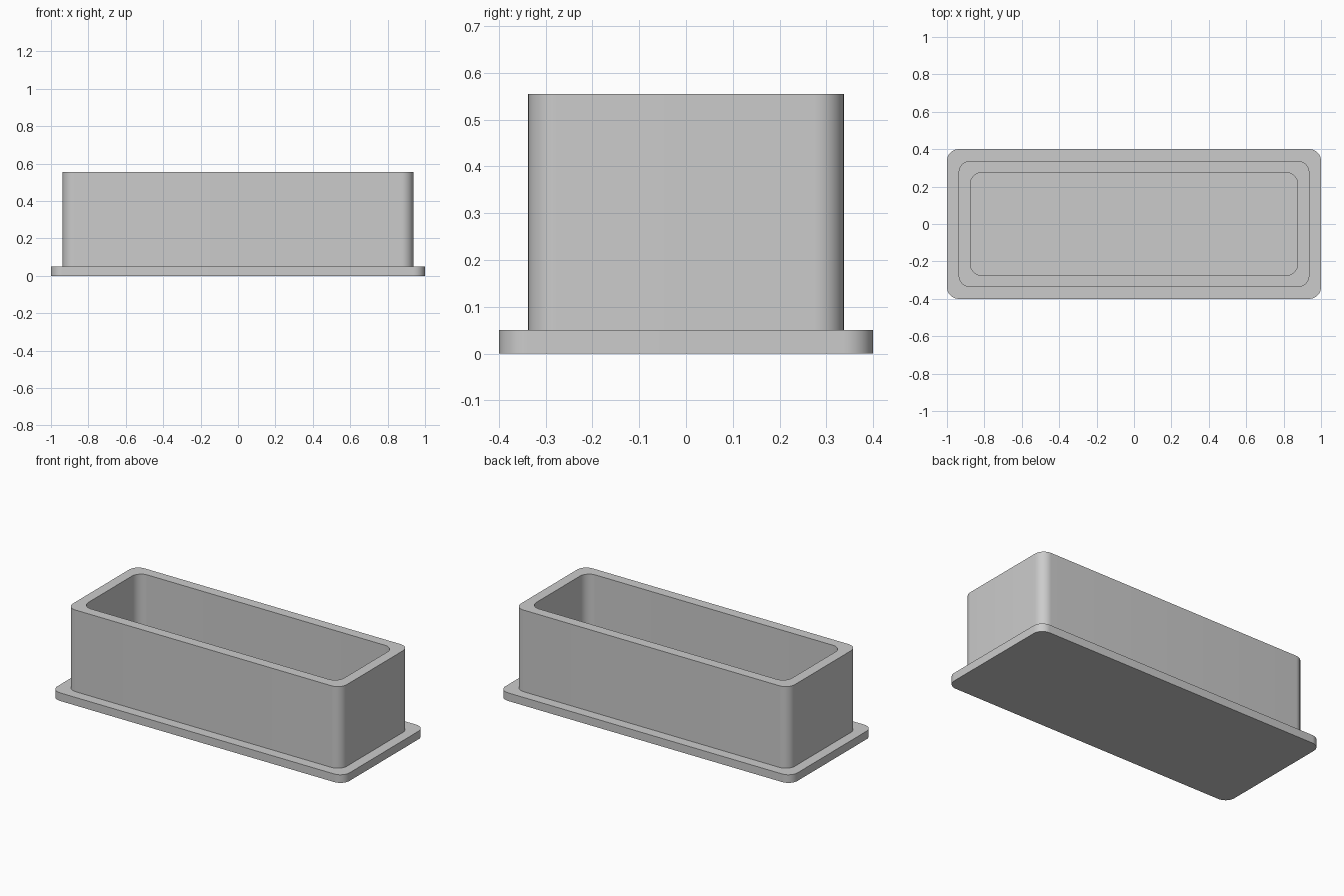
import bpy, bmesh, math

cube = bpy.data.objects.get("Cube")
if cube:
    bpy.data.objects.remove(cube, do_unlink=True)

RADIUS = 0.0625   # corner radius shared by every outline
STEPS = 12        # segments per rounded corner

grey = bpy.data.materials.new("light_grey")
grey.use_nodes = True
colour = (0.6, 0.6, 0.6, 1)
grey.diffuse_color = colour
grey.node_tree.nodes["Principled BSDF"].inputs["Base Color"].default_value = colour


def rounded_ring(bm, half_x, half_y, z):
    """Vertices of a rounded rectangle, counter-clockwise."""
    ring = []
    for quarter, (sx, sy) in enumerate(((1, 1), (-1, 1), (-1, -1), (1, -1))):
        for i in range(STEPS + 1):
            a = (quarter + i / STEPS) * math.pi / 2
            ring.append(bm.verts.new((sx * (half_x - RADIUS) + RADIUS * math.cos(a),
                                      sy * (half_y - RADIUS) + RADIUS * math.sin(a), z)))
    return ring


def stepped_tray(name, sections):
    """Bridge rounded outlines from the underside to the inner floor."""
    bm = bmesh.new()
    rings = [rounded_ring(bm, *s) for s in sections]
    bm.faces.new(reversed(rings[0]))
    for low, high in zip(rings, rings[1:]):
        for i in range(len(low)):
            j = (i + 1) % len(low)
            bm.faces.new((low[i], low[j], high[j], high[i]))
    bm.faces.new(rings[-1])
    mesh = bpy.data.meshes.new(name)
    bm.to_mesh(mesh)
    bm.free()
    mesh.materials.append(grey)
    obj = bpy.data.objects.new(name, mesh)
    bpy.context.collection.objects.link(obj)
    bpy.ops.object.select_all(action='DESELECT')
    obj.select_set(True)
    bpy.context.view_layer.objects.active = obj
    bpy.ops.object.shade_smooth_by_angle(angle=math.radians(30))


FLANGE, RIM = 0.05, 0.555
stepped_tray("flanged_box", [
    (1.0, 0.4, 0),               # base flange
    (1.0, 0.4, FLANGE),
    (0.9375, 0.3375, FLANGE),    # outer wall
    (0.9375, 0.3375, RIM),
    (0.875, 0.275, RIM),         # inner wall
    (0.875, 0.275, FLANGE),      # inner floor
])
